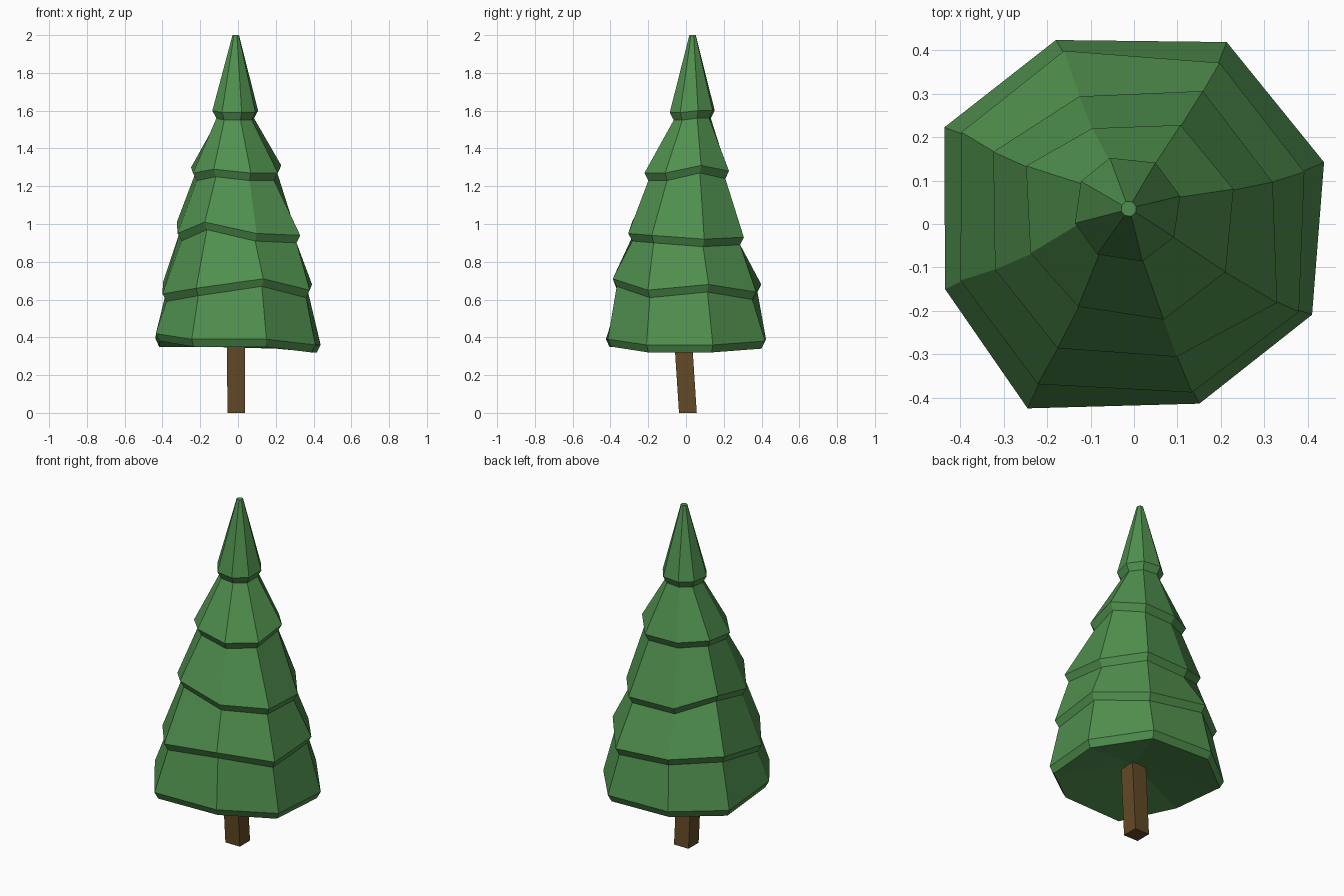
import bpy
import bmesh
from math import radians, cos, sin
from mathutils import Vector

default_cube = bpy.data.objects.get("Cube")
if default_cube:
    bpy.data.objects.remove(default_cube, do_unlink=True)


def make_material(name, colour):
    material = bpy.data.materials.new(name)
    material.use_nodes = True
    material.diffuse_color = colour
    shader = next(n for n in material.node_tree.nodes if n.type == "BSDF_PRINCIPLED")
    shader.inputs["Base Color"].default_value = colour
    shader.inputs["Roughness"].default_value = 0.9
    return material


def add_ring(bm, centre, radii, heights, angles):
    """One closed loop of vertices around a centre point."""
    ring = []
    for radius, height, angle in zip(radii, heights, angles):
        turn = radians(angle)
        ring.append(bm.verts.new((centre[0] + radius * cos(turn),
                                  centre[1] + radius * sin(turn), height)))
    return ring


def bridge(bm, upper, lower):
    """Quads between two loops with the same number of vertices."""
    count = len(upper)
    for i in range(count):
        j = (i + 1) % count
        bm.faces.new((upper[i], lower[i], lower[j], upper[j]))


def finish(bm, name, material):
    bmesh.ops.recalc_face_normals(bm, faces=bm.faces[:])
    mesh = bpy.data.meshes.new(name)
    bm.to_mesh(mesh)
    bm.free()
    mesh.materials.append(material)
    obj = bpy.data.objects.new(name, mesh)
    bpy.context.collection.objects.link(obj)
    return obj


leaf_green = make_material("leaf green", (0.08, 0.28, 0.076, 1))
bark_brown = make_material("bark brown", (0.125, 0.067, 0.019, 1))

# Foliage tiers, top to bottom: centre, twist, rim radii, rim heights
SPOKES = (17, 62, 112, 152, 198, 239, 289, 332)
TIERS = (
    ((-0.015, 0.034), -3, [0.125] * len(SPOKES),
     (1.6, 1.6, 1.6, 1.6, 1.6, 1.59, 1.59, 1.59)),
    ((-0.01, 0.007), 0, (.25, .25, .23, .27, .24, .23, .24, .25),
     (1.31, 1.28, 1.28, 1.3, 1.27, 1.29, 1.27, 1.27)),
    ((-0.006, -0.003), 0, (.34, .35, .32, .36, .33, .33, .32, .38),
     (.92, .93, .93, 1.01, .95, 1.01, .95, .94)),
    ((0, 0), 0, (.41, .42, .43, .45, .42, .43, .41, .43),
     (.68, .64, .68, .69, .63, .66, .71, .65)),
    ((0, 0), 1, (.46, .47, .46, .49, .46, .49, .44, .46),
     (.36, .38, .39, .39, .42, .39, .39, .36)),
)
LIP_DROP = 0.04
LIP_INSET = 0.022

bm = bmesh.new()
sides = len(SPOKES)
# Blunt tip
previous = add_ring(bm, (-0.012, 0.035), [0.018] * sides, [2] * sides, SPOKES)
bm.faces.new(previous)
# Sloping tier followed by its tucked-in lip
for centre, twist, radii, heights in TIERS:
    angles = [a + twist for a in SPOKES]
    rim = add_ring(bm, centre, radii, heights, angles)
    lip = add_ring(bm, centre, [r - LIP_INSET for r in radii],
                   [h - LIP_DROP for h in heights], angles)
    bridge(bm, previous, rim)
    bridge(bm, rim, lip)
    previous = lip
# Hollowed underside
hub = bm.verts.new((0, 0, 0.43))
for i in range(sides):
    bm.faces.new((previous[i], hub, previous[(i + 1) % sides]))
finish(bm, "foliage", leaf_green)

# Square trunk, leaning slightly forward
bm = bmesh.new()
half = 0.047
loops = []
for centre in (Vector((-0.012, -0.02, 0.46)), Vector((-0.009, 0.01, 0))):
    loops.append([bm.verts.new(centre + Vector((sx * half, sy * half, 0)))
                  for sx, sy in ((1, 1), (-1, 1), (-1, -1), (1, -1))])
    bm.faces.new(loops[-1])
bridge(bm, *loops)
finish(bm, "trunk", bark_brown)
